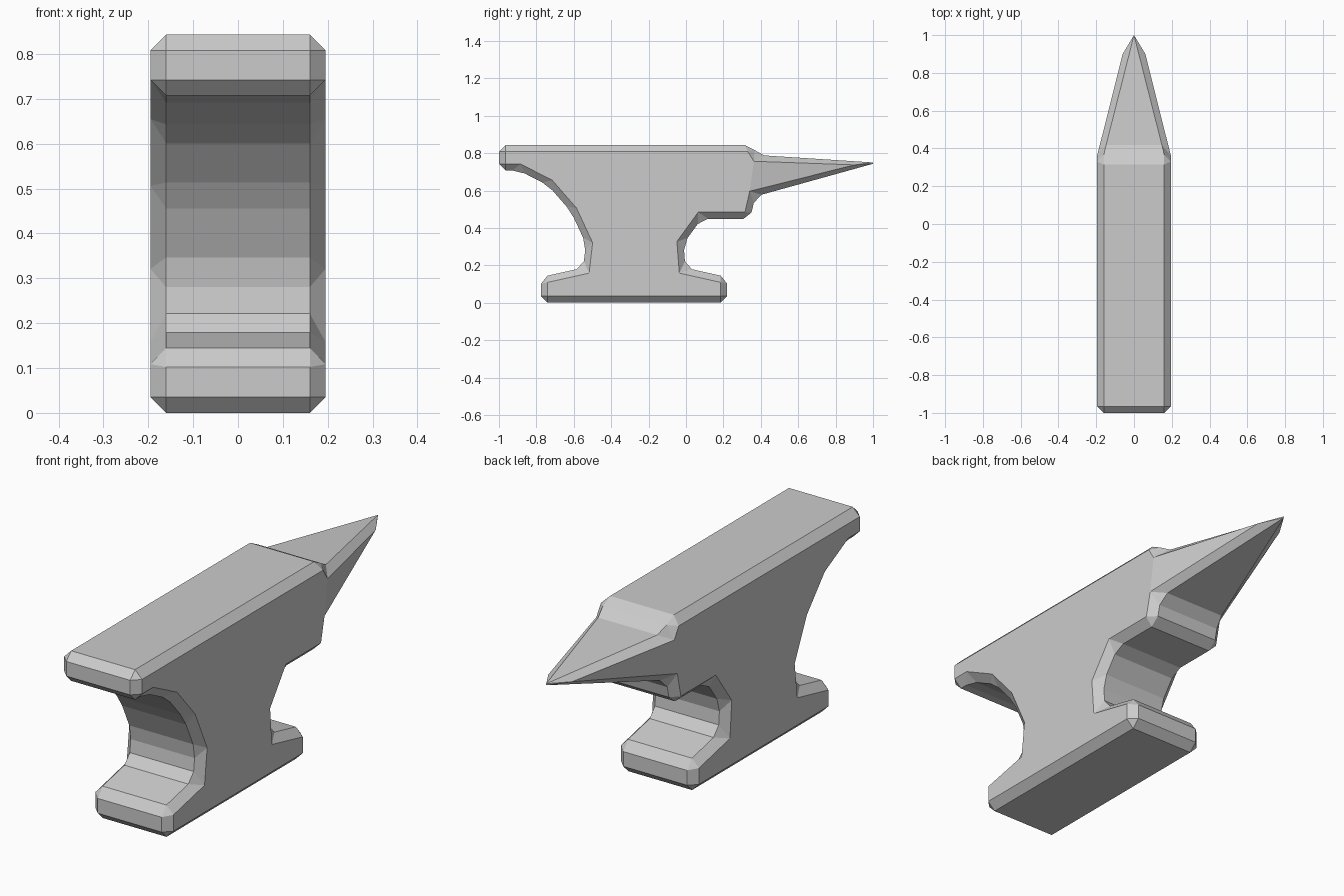
import bpy
import bmesh
from mathutils import Vector

default = bpy.data.objects.get("Cube")
if default:
    bpy.data.objects.remove(default, do_unlink=True)

BEVEL = 0.035
HALF = 0.195              # half width of the flat sides
HORN_START = 0.37
INNER = HALF - BEVEL

# Side profile (y, z) before chamfering, clockwise from the front foot
PROFILE = [Vector(p) for p in (
    (-0.775, 0), (-0.775, 0.137),                                   # front foot
    (-0.55, 0.187), (-0.535, 0.315), (-0.615, 0.487),               # front waist
    (-0.737, 0.627), (-0.893, 0.707),                               # heel curve
    (-1, 0.707), (-1, 0.843),                                       # heel
    (0.35, 0.843), (0.383, 0.79), (1, 0.746), (0.37, 0.568),        # face and horn
    (0.343, 0.449), (0.083, 0.449), (-0.013, 0.317),                # throat
    (-0.003, 0.187), (0.22, 0.137), (0.22, 0))]                     # back foot
COUNT = len(PROFILE)
TIP = 11


def corner(i):
    """Return the side point and the two rim points of a chamfered corner."""
    point = PROFILE[i]
    before = point - PROFILE[i - 1]
    after = PROFILE[(i + 1) % COUNT] - point
    d1, d2 = before.normalized(), after.normalized()
    n1, n2 = Vector((d1.y, -d1.x)), Vector((d2.y, -d2.x))
    side = point + (n1 + n2) * BEVEL / (1 + n1.dot(n2))
    return (side, point - d1 * min(BEVEL, before.length / 2),
            point + d2 * min(BEVEL, after.length / 2))


def rim_width(y):
    return INNER * min(1, (1 - y) / (1 - HORN_START))


def build_anvil():
    bm = bmesh.new()
    corners = [corner(i) for i in range(COUNT)]
    # The horn runs out to a point
    corners[TIP] = (Vector((0.9, 0.737)), Vector((1, 0.75)), Vector((1, 0.743)))
    rings = {}
    for s in (-1, 1):
        rings[s] = []
        for i, (side, a, b) in enumerate(corners):
            side_x = 0.06 if i == TIP else HALF
            rings[s].append((bm.verts.new((s * side_x, *side)),
                             bm.verts.new((s * rim_width(a.x), *a)),
                             bm.verts.new((s * rim_width(b.x), *b))))
    for ring in rings.values():
        sides = [c[0] for c in ring]
        # Flat side, then the tapering side of the horn
        bm.faces.new(sides[:TIP] + sides[TIP + 1:])
        bm.faces.new(sides[TIP - 1:TIP + 2])
        # Chamfers round the side
        for i, (side, a, b) in enumerate(ring):
            nxt = ring[(i + 1) % COUNT]
            bm.faces.new((side, a, b))
            bm.faces.new((side, b, nxt[1], nxt[0]))
    # Strips across the width
    left, right = rings[1], rings[-1]
    for i in range(COUNT):
        j = (i + 1) % COUNT
        bm.faces.new((left[i][1], left[i][2], right[i][2], right[i][1]))
        bm.faces.new((left[i][2], left[j][1], right[j][1], right[i][2]))
    bmesh.ops.remove_doubles(bm, verts=bm.verts, dist=0.001)
    bmesh.ops.recalc_face_normals(bm, faces=bm.faces)
    mesh = bpy.data.meshes.new("anvil_body")
    bm.to_mesh(mesh)
    bm.free()
    obj = bpy.data.objects.new("anvil_body", mesh)
    bpy.context.collection.objects.link(obj)
    return obj


def material(name, colour):
    mat = bpy.data.materials.new(name)
    mat.use_nodes = True
    mat.diffuse_color = colour
    mat.node_tree.nodes["Principled BSDF"].inputs["Base Color"].default_value = colour
    return mat


anvil = build_anvil()
anvil.data.materials.append(material("light_grey_steel", (0.6, 0.6, 0.6, 1)))
